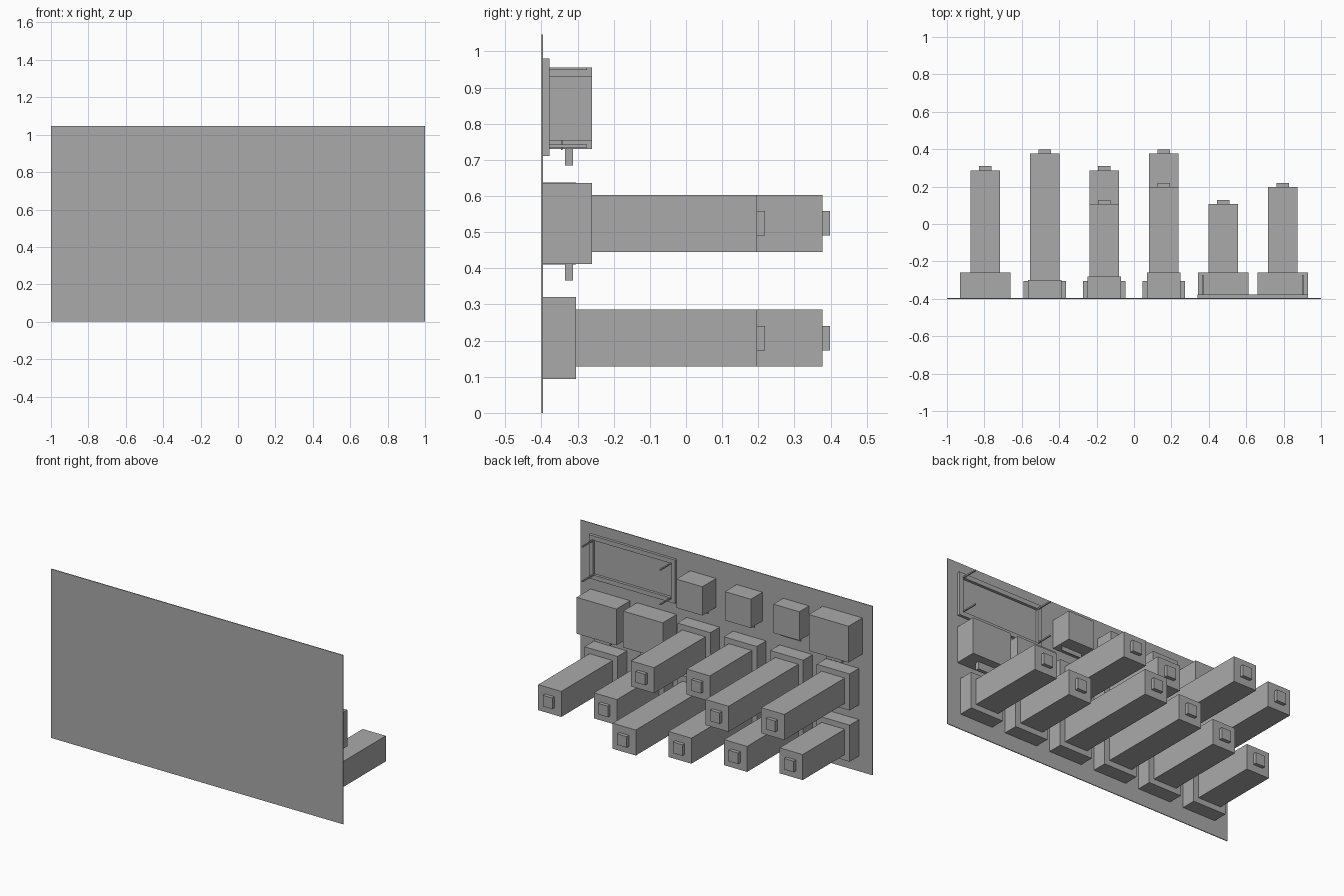
import bpy

cube = bpy.data.objects.get("Cube")
if cube:
    bpy.data.objects.remove(cube, do_unlink=True)

grey = bpy.data.materials.new("plain grey")
grey.use_nodes = True
grey.diffuse_color = (0.4, 0.4, 0.4, 1)
grey.node_tree.nodes["Principled BSDF"].inputs["Base Color"].default_value = (0.4, 0.4, 0.4, 1)


def box(name, x, y, z):
    """Box spanning three (low, high) ranges."""
    bpy.ops.mesh.primitive_cube_add(size=1)
    ob = bpy.context.object
    ob.name = name
    ob.location = [(a + b) / 2 for a, b in (x, y, z)]
    ob.scale = [b - a for a, b in (x, y, z)]
    bpy.ops.object.transform_apply(location=True, rotation=True, scale=True)
    ob.data.materials.append(grey)
    return ob


def around(centre, size):
    return centre - size / 2, centre + size / 2


BACK = -0.395                      # rear surface of the panel
LOW, MID, TOP = 0.207, 0.524, 0.843  # row heights


def column(i):
    return -0.795 + 0.318 * i


def plunger_switch(i, z, end):
    """Square base, long body and small end button."""
    x = column(i)
    box("switch_base", around(x, 0.226), (BACK, -0.304), around(z, 0.226))
    box("switch_body", around(x, 0.158), (-0.304, end), around(z, 0.158))
    box("switch_button", around(x, 0.065), (end, end + 0.022), around(z, 0.068))


def large_housing(i, z):
    """Wide housing with a tab underneath."""
    x = column(i)
    box("large_housing", around(x, 0.272), (BACK, -0.26), around(z, 0.225))
    box("housing_tab", around(x, 0.11), (-0.335, -0.312), (z - 0.158, z - 0.112))


def small_housing(i, z, end):
    """Square housing with a thin pin plate underneath."""
    x = column(i)
    box("small_housing", around(x, 0.178), (BACK, end), around(z, 0.178))
    box("pin_plate", around(x, 0.14), (-0.346, -0.341), (z - 0.116, z - 0.089))


# Thin mounting panel
box("panel", (-1, 1), (-0.4, BACK), (0, 1.046))

# Lower and middle switch rows
for i, end in enumerate((0.11, 0.2, 0.29, 0.38, 0.11, 0.2)):
    plunger_switch(i, LOW, end - 0.003)
for i, end in enumerate((0.29, 0.38, 0.11, 0.2)):
    plunger_switch(i, MID, end - 0.003)

# Housings
for i, z in ((4, MID), (5, MID), (0, TOP)):
    large_housing(i, z)
for i, end in ((1, -0.30), (2, -0.28), (3, -0.26)):
    small_housing(i, TOP, end)

# Display frame: four rails and a thin post at each inner corner
left, right, bottom, top, rim = 0.34, 0.93, 0.71, 0.98, 0.028
depth = (BACK, -0.378)
for z in (bottom, top - rim):
    box("frame_rail", (left, right), depth, (z, z + rim))
for x in (left, right - rim):
    box("frame_stile", (x, x + rim), depth, (bottom + rim, top - rim))
for x in (left + rim, right - rim):
    for z in (bottom + rim, top - rim):
        box("frame_post", around(x, 0.008), (BACK, -0.274), around(z, 0.008))
